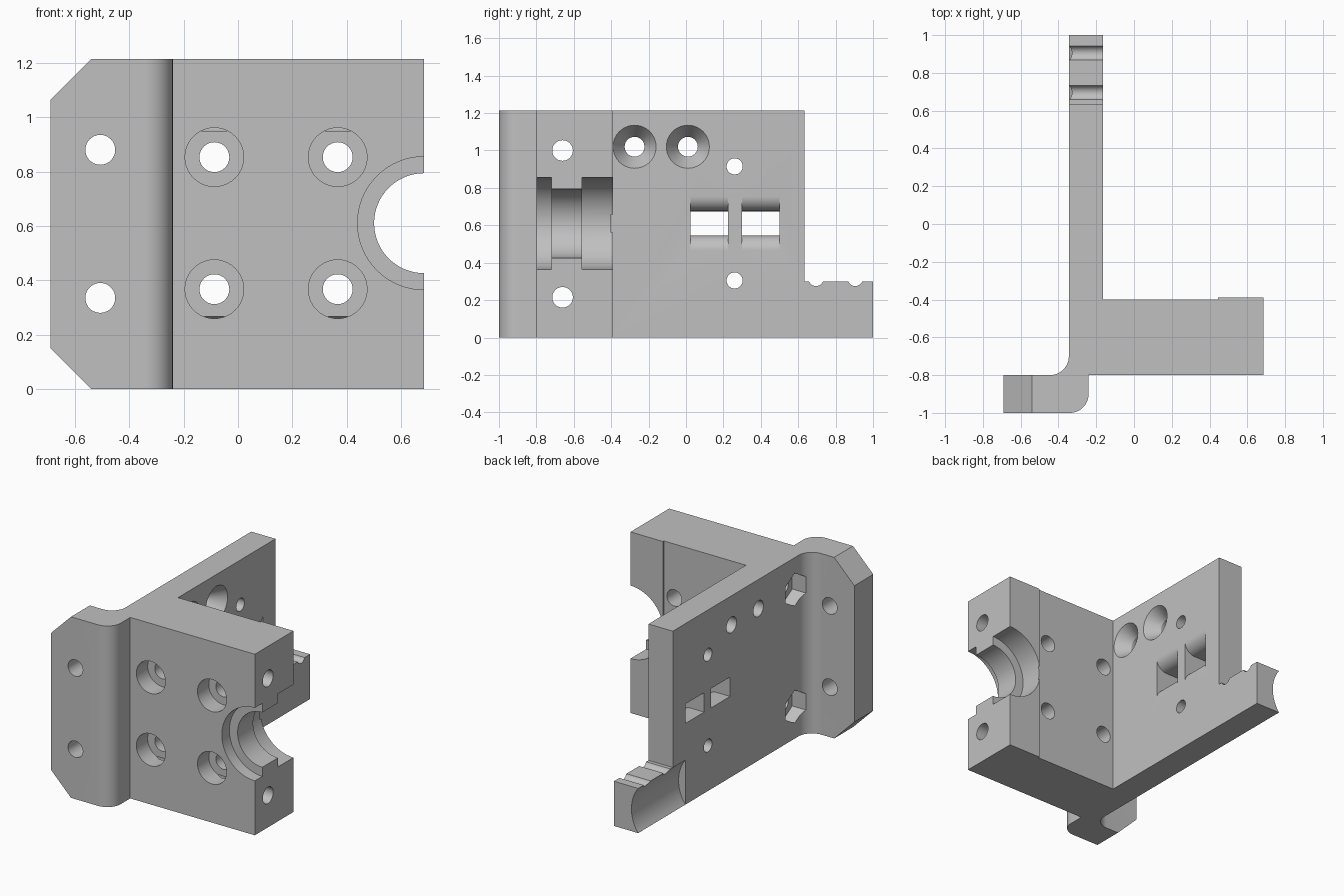
import bpy, bmesh
from math import sin, cos, pi, radians

default = bpy.data.objects.get("Cube")
if default:
    bpy.data.objects.remove(default)

grey = bpy.data.materials.new("machined grey")
grey.use_nodes = True
COLOUR = (0.53, 0.53, 0.53, 1)
grey.diffuse_color = COLOUR
grey.node_tree.nodes["Principled BSDF"].inputs["Base Color"].default_value = COLOUR

H = 1.215              # overall height
PL, PR = -0.345, -0.165  # left and right faces of the long plate


def place(axis, p, d):
    """Put a 2D point into space, at depth d along the axis."""
    return {"x": (d, p[0], p[1]), "y": (p[0], d, p[1]), "z": (p[0], p[1], d)}[axis]


def loft(name, axis, ring_a, a, ring_b, b):
    bm = bmesh.new()
    va = [bm.verts.new(place(axis, p, a)) for p in ring_a]
    vb = [bm.verts.new(place(axis, p, b)) for p in ring_b]
    bm.faces.new(va)
    bm.faces.new(vb)
    n = len(va)
    for i in range(n):
        j = (i + 1) % n
        bm.faces.new((va[i], va[j], vb[j], vb[i]))
    bmesh.ops.recalc_face_normals(bm, faces=bm.faces)
    mesh = bpy.data.meshes.new(name)
    bm.to_mesh(mesh)
    bm.free()
    mesh.materials.append(grey)
    ob = bpy.data.objects.new(name, mesh)
    bpy.context.collection.objects.link(ob)
    return ob


def arc(cx, cy, r, start, end, n=12):
    return [(cx + r * cos(radians(start + (end - start) * i / n)),
             cy + r * sin(radians(start + (end - start) * i / n))) for i in range(n + 1)]


def ngon(c, r, n=40, turn=0.0):
    return [(c[0] + r * cos(2 * pi * i / n + turn),
             c[1] + r * sin(2 * pi * i / n + turn)) for i in range(n)]


# Body: flange, block and long plate as one extruded outline
outline = ([(-0.69, -1)] + arc(-0.34, -0.9, 0.1, -90, 0)
           + [(-0.24, -0.8), (0.685, -0.8), (0.685, -0.39), (0.445, -0.39),
              (0.445, -0.4), (PR, -0.4), (PR, 1), (PL, 1)]
           + arc(PL - 0.1, -0.7, 0.1, 0, -90) + [(-0.69, -0.8)])
body = loft("mounting_bracket", "z", outline, 0, outline, H)
bpy.context.view_layer.objects.active = body


def cut(axis, ring, a, b, ring_b=None):
    tool = loft("cutter", axis, ring, a, ring_b or ring, b)
    tool.hide_render = True
    mod = body.modifiers.new("cut", "BOOLEAN")
    mod.operation = "DIFFERENCE"
    mod.solver = "EXACT"
    mod.object = tool
    bpy.context.view_layer.objects.active = body
    bpy.ops.object.modifier_apply(modifier=mod.name)
    bpy.data.objects.remove(tool)


def hole(axis, c, r, a, b, n=40, turn=0.0):
    cut(axis, ngon(c, r, n, turn), a, b)


# Flange: chamfered outer corners and bolt holes
for z, out in ((0, -1), (H, 1)):
    cut("y", [(-0.84, z - out * 0.3), (-0.39, z + out * 0.15), (-0.84, z + out * 0.15)], -1.1, -0.7)
for z in (0.335, 0.88):
    hole("y", (-0.507, z), 0.055, -1.1, -0.7)

# Plate end: lower tab with two cross grooves and a scooped side
cut("x", [(0.633, 0.3), (1.1, 0.3), (1.1, H + 0.1), (0.633, H + 0.1)], PL - 0.2, PR + 0.2)
for y in (0.695, 0.905):
    hole("x", (y, 0.315), 0.04, PL - 0.2, PR + 0.2, 32)
hole("y", (PL - 0.2, 0.15), 0.25, 0.5, 1.1, 96)

# Block: half-open bore with wider seats at both ends
BORE = (0.685, 0.61)
hole("y", BORE, 0.184, -0.9, -0.3, 64)
hole("y", BORE, 0.245, -0.9, -0.72, 64)
hole("y", BORE, 0.245, -0.555, -0.3, 64)

# Block: counterbored holes through the front
for x in (-0.087, 0.367):
    for z in (0.367, 0.853):
        hole("y", (x, z), 0.055, -0.9, -0.3)
        hole("y", (x, z), 0.108, -0.9, -0.68)

# Block: long cross holes ending in hexagonal nut pockets
for z in (0.215, 1.0):
    hole("x", (-0.66, z), 0.055, -0.6, 0.8)
    hole("x", (-0.66, z), 0.11, -0.44, -0.26, 6, pi / 2)

# Plate: countersunk holes
for y in (-0.275, 0.01):
    c = (y, 1.02)
    hole("x", c, 0.053, PL - 0.1, PR + 0.1)
    cut("x", ngon(c, 0.053), PR - 0.09, PR + 0.01, ngon(c, 0.122))

# Plate: small plain holes
for z in (0.305, 0.915):
    hole("x", (0.26, z), 0.043, PL - 0.1, PR + 0.1)

# Plate: strap slots with rounded lips on the right side
R, LOW, TOP = 0.08, 0.545, 0.675
slot = ([(PL - 0.05, LOW)] + arc(PR - R, LOW - R, R, 90, 0) + [(PR + 0.05, LOW - R), (PR + 0.05, TOP + R)]
        + arc(PR - R, TOP + R, R, 0, -90) + [(PL - 0.05, TOP)])
for y in (0.025, 0.3):
    cut("y", slot, y, y + 0.2)

# Smooth round walls, keep edges crisp
bpy.ops.object.select_all(action="DESELECT")
body.select_set(True)
bpy.context.view_layer.objects.active = body
bpy.ops.object.shade_smooth_by_angle(angle=radians(25))
